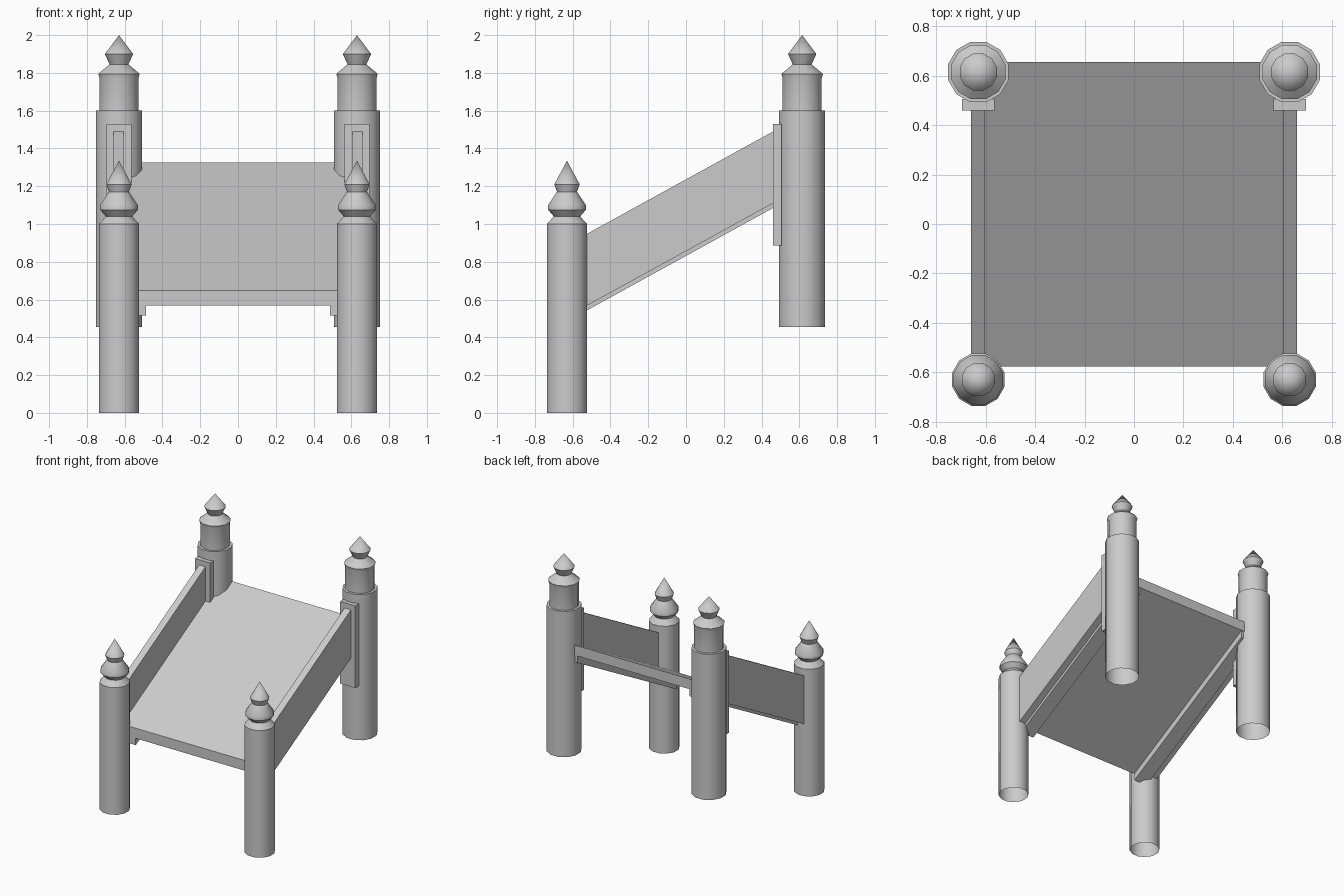
import bpy, bmesh, math

if "Cube" in bpy.data.objects:
    bpy.data.objects.remove(bpy.data.objects["Cube"])

SIDES = 12
SLOPE = 0.55


def make_object(name, bm, smooth=False):
    bmesh.ops.recalc_face_normals(bm, faces=bm.faces[:])
    me = bpy.data.meshes.new(name)
    bm.to_mesh(me)
    bm.free()
    ob = bpy.data.objects.new(name, me)
    bpy.context.collection.objects.link(ob)
    if smooth:
        bpy.ops.object.select_all(action='DESELECT')
        ob.select_set(True)
        bpy.context.view_layer.objects.active = ob
        bpy.ops.object.shade_smooth_by_angle(angle=math.radians(35))
    return ob


def turned_post(name, profile, x, y):
    """Revolve (radius, z) points; the foot is open, the tip is a point."""
    bm = bmesh.new()
    k = 1.0 / math.cos(math.pi / SIDES)
    rings = []
    for r, z in profile[:-1]:
        rings.append([bm.verts.new((x + r * k * math.cos((i + .5) * math.tau / SIDES),
                                    y + r * k * math.sin((i + .5) * math.tau / SIDES), z))
                      for i in range(SIDES)])
    tip = bm.verts.new((x, y, profile[-1][1]))
    for i in range(SIDES):
        j = (i + 1) % SIDES
        for a, b in zip(rings, rings[1:]):
            bm.faces.new((a[i], a[j], b[j], b[i]))
        bm.faces.new((rings[-1][i], rings[-1][j], tip))
    return make_object(name, bm, True)


def box(name, x0, x1, y0, y1, low, high, sloped=True):
    """Box with vertical ends; z limits are offsets from the sloping deck top."""
    bm = bmesh.new()
    bmesh.ops.create_cube(bm, size=1)
    for v in bm.verts:
        y = y1 if v.co.y > 0 else y0
        z = high if v.co.z > 0 else low
        if sloped:
            z += 0.65 + SLOPE * (y + 0.575)
        v.co = (x1 if v.co.x > 0 else x0, y, z)
    return make_object(name, bm)


front_profile = [(.106, 0), (.106, .9), (.106, 1.0), (.07, 1.04), (.1, 1.075),
                 (.1, 1.1), (.053, 1.17), (.067, 1.21), (0, 1.335)]
rear_profile = [(.122, .455), (.122, 1.6), (.103, 1.6), (.103, 1.77), (.11, 1.795),
                (.05, 1.845), (.075, 1.9), (0, 2.0)]

# Sloping deck
box("deck", -.61, .61, -.577, .655, -.08, 0)

for side, s in (("left", -1), ("right", 1)):
    # Posts with finials
    turned_post("front_post_" + side, front_profile, s * .63, -.63)
    turned_post("rear_post_" + side, rear_profile, s * .63, .615)
    # Side panel, rail under the deck, and plate against the rear post
    xs = sorted((s * .605, s * .66))
    box("side_panel_" + side, *xs, -.58, .5, -.11, .27)
    xs = sorted((s * .487, s * .604))
    box("under_rail_" + side, *xs, -.575, .65, -.135, -.005)
    xs = sorted((s * .565, s * .697))
    box("post_plate_" + side, *xs, .46, .505, .885, 1.53, sloped=False)
